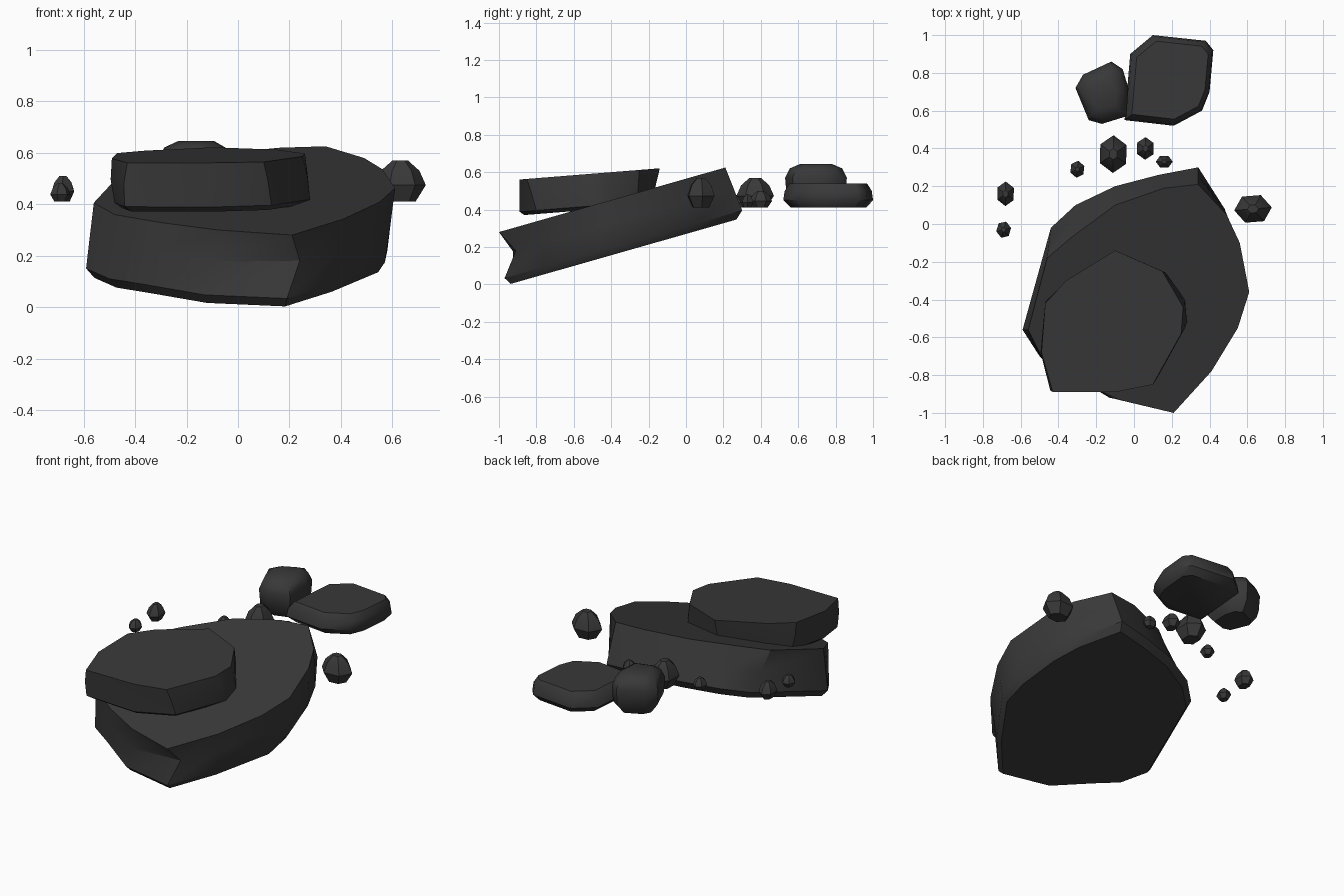
import bpy
import bmesh
import math
from mathutils import Vector

# Remove the default object
default_cube = bpy.data.objects.get("Cube")
if default_cube:
    bpy.data.objects.remove(default_cube, do_unlink=True)

# One dark stone colour for every rock
STONE = (0.04, 0.04, 0.04, 1.0)
stone = bpy.data.materials.new("dark_stone")
stone.use_nodes = True
stone.diffuse_color = STONE
shader = stone.node_tree.nodes["Principled BSDF"]
shader.inputs["Base Color"].default_value = STONE
shader.inputs["Roughness"].default_value = 0.9


def scaled(outline, factor):
    """Scale an outline about its own centre."""
    cx = sum(p[0] for p in outline) / len(outline)
    cy = sum(p[1] for p in outline) / len(outline)
    return [(cx + (x - cx) * factor, cy + (y - cy) * factor) for x, y in outline]


def blend(first, second, amount):
    """Mix two outlines point by point."""
    return [tuple(Vector(a).lerp(Vector(b), amount)) for a, b in zip(first, second)]


def ring(outline, height, slope=0.0):
    """Lift an outline onto a plane that rises towards the back."""
    return [(x, y, height + slope * y) for x, y in outline]


def loft(name, rings, sharp_angle=35):
    """Join rings, listed from bottom to top, into a closed rock."""
    bm = bmesh.new()
    loops = [[bm.verts.new(p) for p in points] for points in rings]
    count = len(loops[0])
    for lower, upper in zip(loops, loops[1:]):
        for i in range(count):
            j = (i + 1) % count
            bm.faces.new((lower[i], lower[j], upper[j], upper[i]))
    bm.faces.new(list(reversed(loops[0])))
    bm.faces.new(loops[-1])
    bmesh.ops.recalc_face_normals(bm, faces=bm.faces)
    mesh = bpy.data.meshes.new(name)
    bm.to_mesh(mesh)
    bm.free()
    mesh.materials.append(stone)
    rock = bpy.data.objects.new(name, mesh)
    bpy.context.collection.objects.link(rock)
    bpy.ops.object.select_all(action="DESELECT")
    rock.select_set(True)
    bpy.context.view_layer.objects.active = rock
    bpy.ops.object.shade_smooth_by_angle(angle=math.radians(sharp_angle))
    return rock


# Large tilted slab: top rim and lower rim, anticlockwise from the front tip
main_top = [(.21, -1), (.41, -.78), (.55, -.55), (.61, -.36), (.56, -.1), (.49, .05),
            (.34, .21), (.16, .19), (-.1, .1), (-.33, -.07), (-.46, -.18),
            (-.56, -.56), (-.48, -.72), (-.3, -.83), (-.08, -.93)]
main_low = [(.19, -.97), (.38, -.76), (.57, -.48), (.58, -.32), (.54, -.08), (.48, .08),
            (.34, .3), (.13, .26), (-.1, .2), (-.31, .1), (-.44, -.02),
            (-.59, -.56), (-.5, -.7), (-.36, -.78), (-.13, -.92)]
main_mid = blend(main_low, main_top, .5)
main_mid[0] = (.24, -.91)
TILT = .285
loft("main_slab", [
    ring(scaled(main_low, .95), .27, TILT),
    ring(main_low, .31, TILT),
    ring(main_mid, .44, TILT),
    ring(main_top, .565, TILT),
])

# Smaller slab resting on the large one
upper_top = [(-.43, -.89), (-.1, -.89), (.1, -.85), (.25, -.58), (.26, -.44), (.15, -.25),
             (-.1, -.14), (-.36, -.3), (-.47, -.42), (-.49, -.68)]
upper_low = [(-.44, -.87), (-.1, -.89), (.13, -.8), (.28, -.52), (.27, -.4), (.17, -.26),
             (-.1, -.18), (-.33, -.3), (-.45, -.4), (-.48, -.68)]
upper_mid = [(x * 1.02, y) for x, y in blend(upper_low, upper_top, .5)]
LEAN = .08
loft("upper_slab", [
    ring(scaled(upper_low, .93), .44, LEAN),
    ring(upper_low, .46, LEAN),
    ring(upper_mid, .55, LEAN),
    ring(upper_top, .632, LEAN),
])

# Flat rock at the back
flat = [(-.05, .55), (.21, .52), (.36, .6), (.4, .7), (.42, .92), (.38, .97),
        (.1, 1), (-.02, .9)]
loft("back_flat_rock", [
    ring(scaled(flat, .84), .41),
    ring(flat, .45),
    ring(scaled(flat, .97), .5),
    ring(scaled(flat, .86), .54),
], 45)

# Rounder rock beside it
round_rock = [(-.24, .55), (-.17, .53), (-.04, .57), (-.03, .72), (-.06, .82),
              (-.12, .86), (-.27, .79), (-.31, .72)]
loft("back_round_rock", [
    ring(scaled(round_rock, .65), .41),
    ring(scaled(round_rock, .95), .47),
    ring(round_rock, .57),
    ring(scaled(round_rock, .85), .62),
    ring(scaled(round_rock, .5), .645),
], 45)


def pebble(name, x, y, half_x, half_y, top, turn):
    """Six-sided loose stone, widest a little below its middle."""
    base = .41
    outline = []
    for i in range(6):
        angle = turn + i * math.tau / 6
        outline.append((x + half_x * math.cos(angle), y + half_y * math.sin(angle)))
    profile = [(0, .6), (.4, 1), (.75, .75), (1, .3)]
    loft(name, [ring(scaled(outline, width), base + (top - base) * level)
                for level, width in profile])


# Loose stones around the slabs
pebble("stone_back_middle", -.11, .37, .08, .1, .57, .5)
pebble("stone_back_left", .06, .4, .05, .06, .5, .5)
pebble("stone_back_left_small", .16, .33, .045, .035, .48, 0)
pebble("stone_back_right", -.3, .29, .04, .045, .48, .4)
pebble("stone_right_large", -.68, .16, .05, .065, .51, .5)
pebble("stone_right_small", -.69, -.03, .04, .045, .48, .2)
pebble("stone_left", .63, .08, .1, .08, .57, .1)
